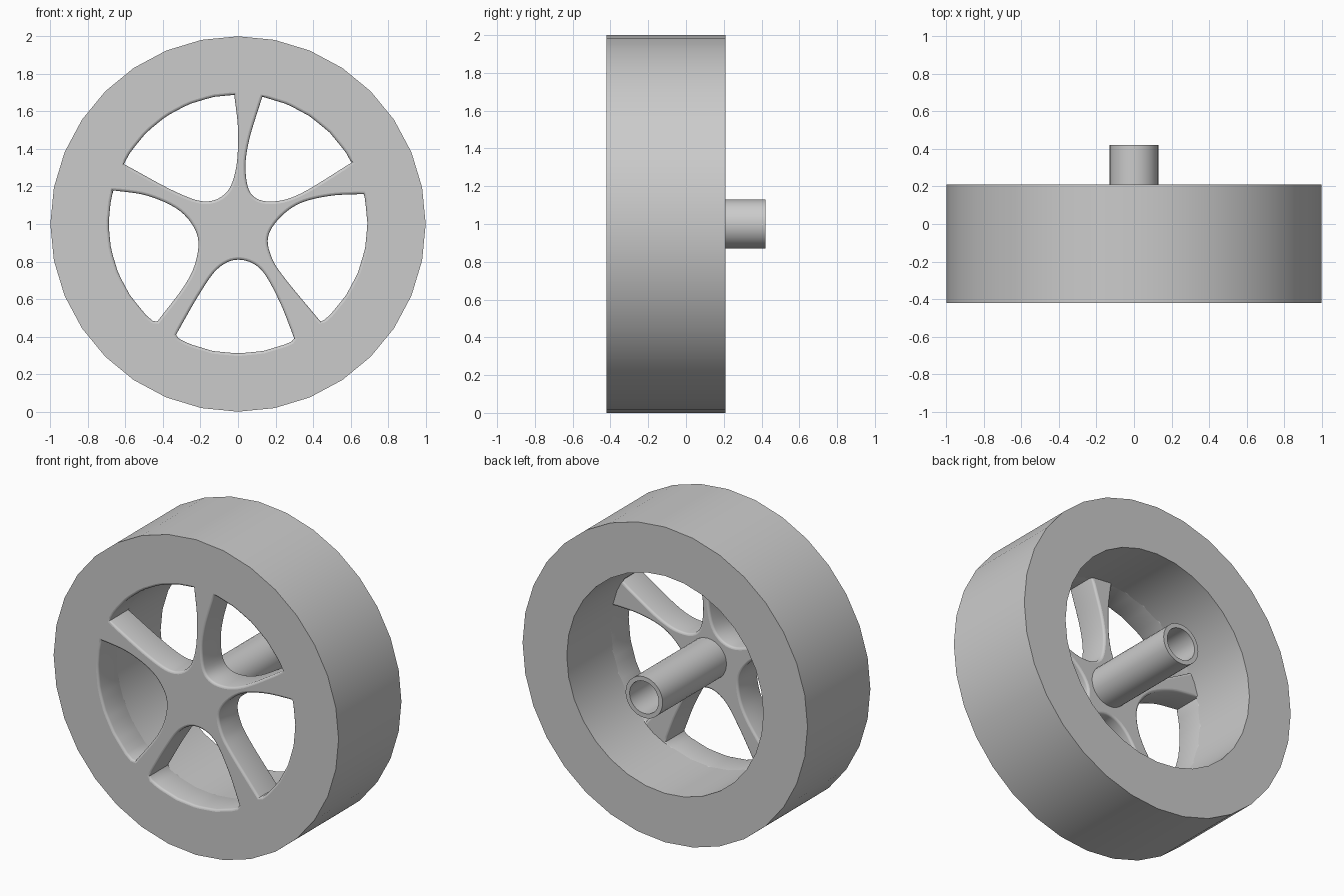
import bpy, bmesh, math
from mathutils import Vector

SIDES = 32
FRONT, PLATE_BACK, RIM_BACK, AXLE_END = -0.42, -0.22, 0.21, 0.42
OUTER, INNER, FILLET = 1.0, 0.69, 0.014

# Inner outline of each window, in hundredths, from rim to hub to rim
WINDOWS = [
    [(-33, -59), (-21, -38), (-11, -24), (0, -19), (12, -24), (22, -41), (30, -61)],
    [(67, 16), (49, 15), (33, 11), (22, 3), (16, -7), (18, -18), (25, -29), (44, -52)],
    [(13, 68), (6, 45), (4, 29), (7, 16), (17, 12), (33, 16), (61, 33)],
    [(-2, 69), (0, 50), (-1, 30), (-6, 17), (-17, 12), (-33, 17), (-61, 32)],
    [(-67, 18), (-48, 15), (-31, 7), (-22, -5), (-22, -18), (-28, -32), (-43, -52)],
]

cube = bpy.data.objects.get("Cube")
if cube:
    bpy.data.objects.remove(cube, do_unlink=True)

grey = bpy.data.materials.new("plain_grey")
grey.use_nodes = True
grey.diffuse_color = (0.6, 0.6, 0.6, 1)
grey.node_tree.nodes["Principled BSDF"].inputs["Base Color"].default_value = (0.6, 0.6, 0.6, 1)


def add_loop(bm, points, y):
    """Closed ring of vertices at depth y, in the wheel's plane."""
    return [bm.verts.new((p[0], y, p[1] + 1)) for p in points]


def circle(radius):
    step = math.tau / SIDES
    return [(radius * math.sin(i * step), radius * math.cos(i * step)) for i in range(SIDES)]


def bridge(bm, a, b, smooth=True):
    n = len(a)
    for i in range(n):
        j = (i + 1) % n
        bm.faces.new((a[i], a[j], b[j], b[i])).smooth = smooth


def fill(bm, loops):
    """Flat face bounded by one outer loop and the window loops."""
    edges = []
    for loop in loops:
        for a, b in zip(loop, loop[1:] + loop[:1]):
            edges.append(bm.edges.get((a, b)) or bm.edges.new((a, b)))
    made = bmesh.ops.triangle_fill(bm, use_beauty=True, edges=edges, normal=(0, -1, 0))
    for item in made["geom"]:
        if isinstance(item, bmesh.types.BMFace):
            item.smooth = False


def finish(bm, name):
    bmesh.ops.recalc_face_normals(bm, faces=bm.faces)
    for e in bm.edges:
        if len(e.link_faces) == 2 and e.calc_face_angle(0) > math.radians(40):
            e.smooth = False
    mesh = bpy.data.meshes.new(name)
    bm.to_mesh(mesh)
    bm.free()
    mesh.materials.append(grey)
    bpy.context.collection.objects.link(bpy.data.objects.new(name, mesh))


def rim_point(angle):
    """Point on the faceted inner wall of the rim."""
    step = math.tau / SIDES
    r = INNER * math.cos(step / 2) / math.cos(angle % step - step / 2)
    return Vector((r * math.cos(angle), r * math.sin(angle)))


def window_outline(knots, steps=6):
    """Smooth curve through the knots, closed by an arc along the rim."""
    k = [Vector(p) / 100 for p in knots]
    k = [2 * k[0] - k[1]] + k + [2 * k[-1] - k[-2]]
    pts = []
    for a, b, c, d in zip(k, k[1:], k[2:], k[3:]):
        for s in range(steps):
            t = s / steps
            pts.append((2 * b + (c - a) * t + (2 * a - 5 * b + 4 * c - d) * t * t
                        + (3 * b - a - 3 * c + d) * t ** 3) / 2)
    pts.append(k[-2])
    start = math.atan2(pts[-1].y, pts[-1].x)
    sweep = math.atan2(pts[0].y, pts[0].x) - start
    sweep = (sweep + math.pi) % math.tau - math.pi
    gap = math.copysign(0.03, sweep)
    for i in range(17):
        pts.append(rim_point(start + gap + (sweep - 2 * gap) * i / 16))
    return pts


def widen(pts, amount):
    """Offset a window outline into the surrounding material."""
    n = len(pts)
    area = sum(pts[i - 1].cross(pts[i]) for i in range(n))
    out = []
    for i in range(n):
        t = (pts[(i + 1) % n] - pts[i - 1]).normalized()
        normal = Vector((t.y, -t.x)) * math.copysign(1, area)
        out.append(pts[i] + normal * amount)
    return out


# Wheel: rim and spoked face, with rounded window edges
bm = bmesh.new()
arc = [math.pi / 2 * i / 3 for i in range(4)]
front_edge = [(FILLET * (1 - math.sin(a)), FRONT + FILLET * (1 - math.cos(a))) for a in arc]
back_edge = [(w, FRONT + PLATE_BACK - y) for w, y in reversed(front_edge)]
front_loops, back_loops = [], []
for knots in WINDOWS:
    outline = window_outline(knots)
    rings = [add_loop(bm, widen(outline, w), y) for w, y in front_edge + back_edge]
    for a, b in zip(rings, rings[1:]):
        bridge(bm, a, b)
    front_loops.append(rings[0])
    back_loops.append(rings[-1])

tread_front = add_loop(bm, circle(OUTER), FRONT)
tread_back = add_loop(bm, circle(OUTER), RIM_BACK)
mouth = add_loop(bm, circle(INNER), RIM_BACK)
well = add_loop(bm, circle(INNER), PLATE_BACK - FILLET)
seat = add_loop(bm, circle(INNER + 0.03), PLATE_BACK)
bridge(bm, tread_front, tread_back)
bridge(bm, tread_back, mouth, False)
bridge(bm, mouth, well)
bridge(bm, well, seat, False)
fill(bm, [tread_front] + front_loops)
fill(bm, [seat] + back_loops)
finish(bm, "wheel")

# Hollow axle tube behind the hub
bm = bmesh.new()
base = PLATE_BACK - 0.02
profile = [(0.13, base), (0.13, AXLE_END), (0.102, AXLE_END), (0.102, base)]
rings = [add_loop(bm, circle(r), y) for r, y in profile]
for i in range(4):
    bridge(bm, rings[i], rings[(i + 1) % 4], i % 2 == 0)
finish(bm, "axle_tube")
